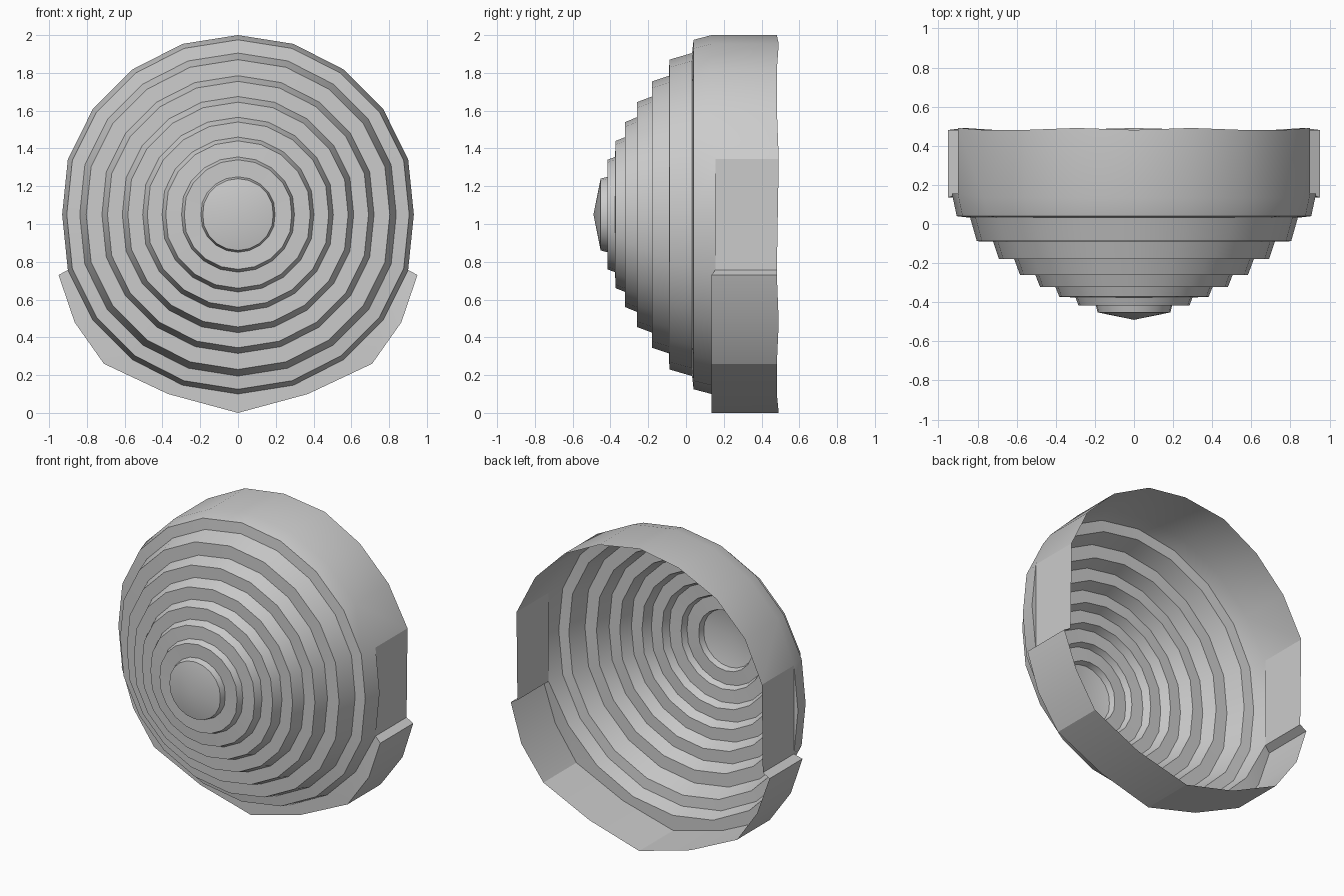
import bpy, bmesh
from math import sin, cos, radians

if "Cube" in bpy.data.objects:
    bpy.data.objects.remove(bpy.data.objects["Cube"])

SIDES, CZ = 20, 1.05
STEP = 360 / SIDES


def ring_point(i, r, y):
    """Point i of a 20-sided ring, starting at the top and slightly narrowed at the sides."""
    a = radians(i * STEP)
    k = {5: 0.98, 15: 0.98}.get(i % SIDES, 0.997 if abs(sin(a)) > 0.9 else 1)
    return (r * sin(a) * k, y, CZ + r * cos(a))


def finish(name, bm):
    bmesh.ops.remove_doubles(bm, verts=bm.verts, dist=0.0005)
    bmesh.ops.recalc_face_normals(bm, faces=bm.faces)
    me = bpy.data.meshes.new(name)
    bm.to_mesh(me)
    bm.free()
    ob = bpy.data.objects.new(name, me)
    bpy.context.collection.objects.link(ob)
    bpy.ops.object.select_all(action='DESELECT')
    bpy.context.view_layer.objects.active = ob
    ob.select_set(True)
    bpy.ops.object.shade_smooth_by_angle(angle=radians(20))
    return ob


# Shared front edge of the rim: the sides sit a little further back
def rim_y(i):
    return 0.155 if i % SIDES in (4, 5, 6, 14, 15, 16) else 0.135


# Stepped dome: (radius, y) from rim to tip
profile = [(0.925, 0.04), (0.855, 0.032), (0.82, -0.088), (0.735, -0.09),
           (0.705, -0.18), (0.625, -0.18), (0.595, -0.26), (0.515, -0.26),
           (0.49, -0.322), (0.41, -0.322), (0.39, -0.372), (0.305, -0.376),
           (0.29, -0.416), (0.2, -0.414), (0.19, -0.452)]
bm = bmesh.new()
rings = [[bm.verts.new(ring_point(i, 0.95, rim_y(i))) for i in range(SIDES)]]
rings += [[bm.verts.new(ring_point(i, r, y)) for i in range(SIDES)] for r, y in profile]
for a, b in zip(rings, rings[1:]):
    for i in range(SIDES):
        j = (i + 1) % SIDES
        bm.faces.new((a[i], a[j], b[j], b[i]))
tip = bm.verts.new((0, -0.49, CZ))
for i in range(SIDES):
    bm.faces.new((rings[-1][i], rings[-1][(i + 1) % SIDES], tip))

# Rear wall: upper arc, flat side panel, stepped-out lower lip
lip = [(0.95, 0.73), (0.865, 0.48), (0.71, 0.26), (0.37, 0.10), (0, 0)]
BACK = 0.485
for s in (1, -1):
    def P(p):
        return bm.verts.new((s * p[0], p[1], p[2]))
    arc = [ring_point(i, 0.95, rim_y(i)) for i in range(11)]
    outline = [arc[i] for i in (0, 1, 2, 3, 4, 6)] + [(x, 0.135, z) for x, z in lip]
    for n, (a, b) in enumerate(zip(outline, outline[1:])):
        ya, yb = (BACK + (0.006 if k % 3 == 1 else -0.004) for k in (n, n + 1))
        bm.faces.new([P(p) for p in (a, b, (b[0], yb, b[2]), (a[0], ya, a[2]))])
    # sliver behind the flat side panel
    bm.faces.new([P(arc[i]) for i in (4, 5, 6)])
    # front face of the lower lip
    for n in range(4):
        bm.faces.new([P(p) for p in (arc[6 + n], arc[7 + n],
                                     (lip[n + 1][0], 0.135, lip[n + 1][1]),
                                     (lip[n][0], 0.135, lip[n][1]))])
finish("stepped_dome_shell", bm)
